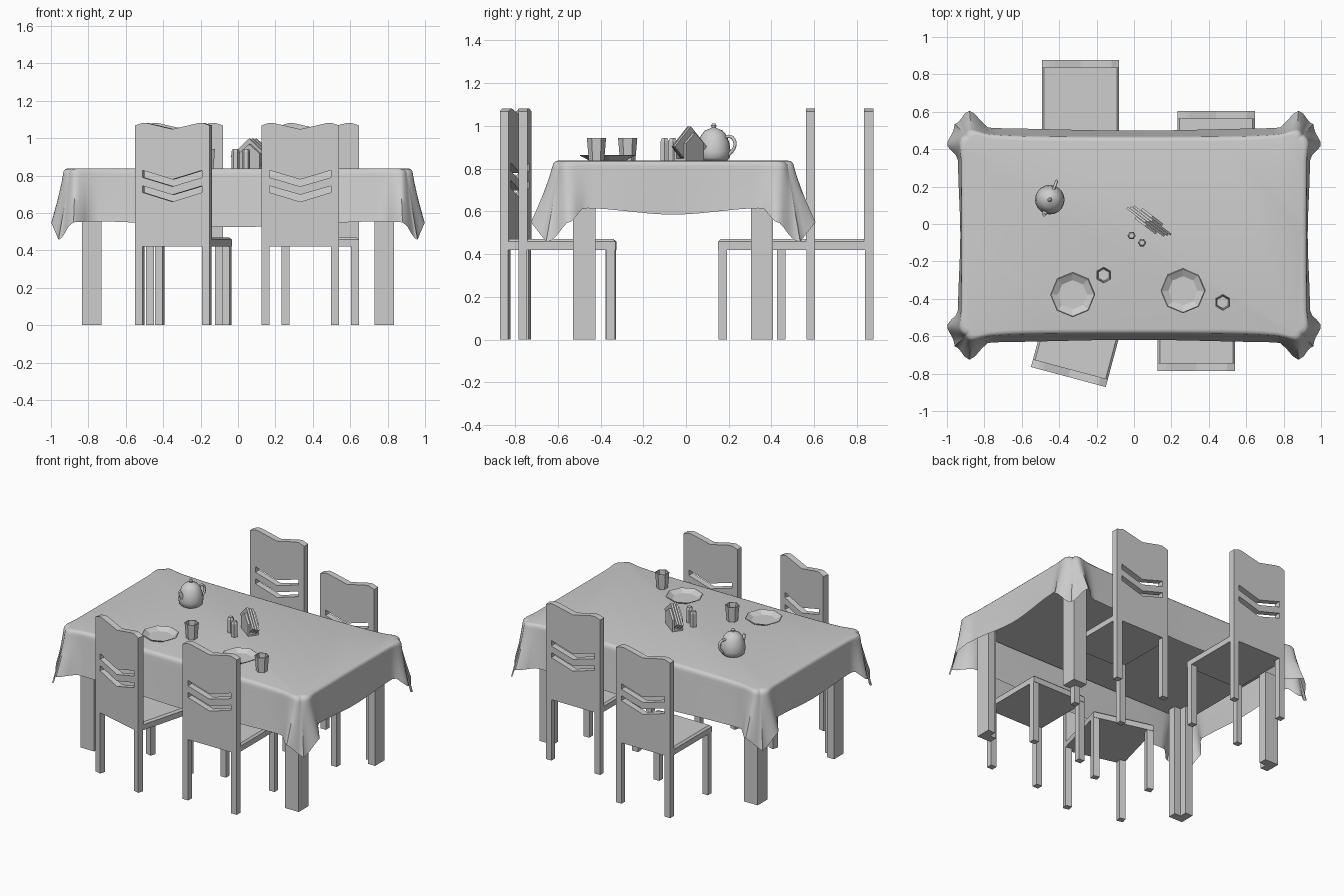
import bpy, bmesh, math
from mathutils import Matrix, Vector

cube = bpy.data.objects.get("Cube")
if cube:
    bpy.data.objects.remove(cube, do_unlink=True)

grey = bpy.data.materials.new("plain grey")
grey.use_nodes = True
GREY = (0.61, 0.61, 0.61, 1)
grey.diffuse_color = GREY
grey.node_tree.nodes["Principled BSDF"].inputs["Base Color"].default_value = GREY
TOP = 0.838


def finish(name, bm, matrix=Matrix(), smooth=None):
    """Turn a bmesh into a named object."""
    bmesh.ops.recalc_face_normals(bm, faces=bm.faces)
    me = bpy.data.meshes.new(name)
    bm.to_mesh(me)
    bm.free()
    me.materials.append(grey)
    ob = bpy.data.objects.new(name, me)
    ob.matrix_world = matrix
    bpy.context.collection.objects.link(ob)
    if smooth:
        bpy.ops.object.select_all(action='DESELECT')
        bpy.context.view_layer.objects.active = ob
        ob.select_set(True)
        bpy.ops.object.shade_smooth_by_angle(angle=math.radians(smooth))
    return ob


def box(name, x, y, z, matrix=Matrix(), bevel=0):
    """Box from ranges; bevel trims the top edges except the rear one."""
    bm = bmesh.new()
    bmesh.ops.create_cube(bm, size=1)
    for v in bm.verts:
        v.co = [lo + (c + 0.5) * (hi - lo) for c, (lo, hi) in zip(v.co, (x, y, z))]
    if bevel:
        edges = [e for e in bm.edges if all(v.co.z > z[1] - 0.001 for v in e.verts)
                 and any(v.co.y > y[1] - 0.001 for v in e.verts)]
        bmesh.ops.bevel(bm, geom=edges, offset=bevel, segments=1, affect='EDGES')
    return finish(name, bm, matrix)


def prism(name, outline, shift, matrix=Matrix()):
    """Extrude a flat outline of 3D points by a vector."""
    bm = bmesh.new()
    face = bm.faces.new([bm.verts.new(p) for p in outline])
    new = bmesh.ops.extrude_face_region(bm, geom=[face])["geom"]
    verts = [v for v in new if isinstance(v, bmesh.types.BMVert)]
    bmesh.ops.translate(bm, verts=verts, vec=shift)
    return finish(name, bm, matrix)


def slab(name, outline, y0, y1, matrix=Matrix()):
    """Extrude an x-z outline along y."""
    return prism(name, [(x, y0, z) for x, z in outline], (0, y1 - y0, 0), matrix)


def lathe(name, profile, sides, x, y, turn=0.0, smooth=None):
    """Revolve (radius, height) pairs around z."""
    bm = bmesh.new()
    rings = []
    for r, z in profile:
        angles = [turn + math.tau * k / sides for k in range(sides)]
        rings.append([bm.verts.new((r * math.cos(a), r * math.sin(a), z)) for a in angles])
    skin(bm, rings)
    bm.faces.new(rings[0])
    bm.faces.new(rings[-1])
    return finish(name, bm, Matrix.Translation((x, y, TOP)), smooth)


def skin(bm, rings):
    for a, b in zip(rings, rings[1:]):
        for k in range(len(a)):
            j = (k + 1) % len(a)
            bm.faces.new((a[k], a[j], b[j], b[k]))


def tube(name, points, radii, matrix):
    curve = bpy.data.curves.new(name, 'CURVE')
    curve.dimensions = '3D'
    curve.bevel_depth = 1
    curve.bevel_resolution = 2
    curve.resolution_u = 4
    curve.use_fill_caps = True
    sp = curve.splines.new('BEZIER')
    sp.bezier_points.add(len(points) - 1)
    for p, (x, z), r in zip(sp.bezier_points, points, radii):
        p.co = (x, 0, z)
        p.radius = r
        p.handle_left_type = p.handle_right_type = 'AUTO'
    curve.materials.append(grey)
    ob = bpy.data.objects.new(name, curve)
    ob.matrix_world = matrix
    bpy.context.collection.objects.link(ob)


# Chairs: outer face of the back at local y = 0, seat towards +y
def chair(label, x, y, degrees):
    m = Matrix.Translation((x, y, 0)) @ Matrix.Rotation(math.radians(degrees), 4, 'Z')
    w, t, depth = 0.207, 0.043, 0.455
    seat_z, slot, end = 0.42, 0.165, 0.14
    for side, s in (("left", 1), ("right", -1)):
        xs = sorted((s * w, s * (w - t)))
        box(label + "_rear_leg_" + side, xs, (0, 0.04), (0, seat_z), m)
        box(label + "_front_leg_" + side, xs, (depth - t, depth - 0.003), (0, seat_z), m)
        slab(label + "_back_post_" + side, [(s * slot, seat_z), (s * w, seat_z), (s * w, 1.068),
                                            (s * slot, 1.082)], 0, t, m)
    box(label + "_seat", (-w, w), (t, depth), (seat_z, 0.47), m, 0.012)
    # back panel in strips, leaving two chevron slots open (middle, end heights)
    strips = (((seat_z, seat_z), (0.66, 0.71)), ((0.697, 0.745), (0.742, 0.79)))
    for a, b in strips:
        slab(label + "_back_panel", [(-slot, a[1]), (0, a[0]), (slot, a[1]),
                                     (slot, b[1]), (0, b[0]), (-slot, b[1])], 0, t, m)
    slab(label + "_back_top", [(-slot, 0.828), (0, 0.779), (slot, 0.828), (slot, 1.082),
                               (end, 1.08), (0, 1.048), (-end, 1.08), (-slot, 1.082)], 0, t, m)


chair("front_right_chair", -0.351, -0.818, -15)
chair("front_left_chair", 0.333, -0.785, 0)
chair("back_right_chair", -0.286, 0.877, 180)
chair("back_left_chair", 0.439, 0.605, 180)

# Table with angle-section legs, open towards the middle
CY = -0.06
box("table_top", (-0.9, 0.9), (CY - 0.51, CY + 0.51), (0.772, 0.825))
L, T = 0.104, 0.055
for sx in (1, -1):
    for sy in (1, -1):
        plan = ((0, 0), (L, 0), (L, T), (T, T), (T, L), (0, L))
        corner = [(sx * (0.833 - a), CY + sy * (0.468 - b), 0) for a, b in plan]
        prism("table_leg", corner, (0, 0, 0.775))


# Tablecloth: rings dropping from the rim to a hem with flared corners
def ramp(d, keys):
    for (d0, v0), (d1, v1) in zip(keys, keys[1:]):
        if d <= d1:
            f = (d - d0) / (d1 - d0)
            return v0 + (v1 - v0) * f * f * (3 - 2 * f)
    return keys[-1][1]


def cloth_ring(t, drop, inset):
    hx, hy, n = 0.93, 0.565, 44
    spread = 0.1 + 0.9 * t ** 1.3
    pts = []
    for q in range(4):
        if q % 2 == 0:
            half, out, edge_z, mid_z, pinch, peak, flared = hx, hy, 0.555, 0.525, 0.04, 0.055, 0.103
        else:
            half, out, edge_z, mid_z, pinch, peak, flared = hy, hx, 0.615, 0.585, 0.008, 0.08, 0.07
        for k in range(n):
            s = math.sin(math.pi * (k / n - 0.5))
            d = half * (1 - abs(s))
            flare = ramp(d, ((0, 0.03), (peak, flared), (0.16, 0.012), (half, 0.0)))
            hem = ramp(d, ((0, 0.458), (peak, 0.55), (0.15, edge_z), (half, mid_z)))
            sag = pinch * (1 - abs(s) ** 6) * (1 - 0.85 * t)
            rounding = 0.035 * (1 - t) * max(0, 1 - d / 0.08) ** 2
            along = half * abs(s) - inset - rounding + 0.03 * spread * abs(s) ** 20
            a = Vector((math.copysign(along, s), sag + inset + rounding - out - flare * spread))
            a.rotate(Matrix.Rotation(q * math.pi / 2, 2))
            pts.append((a.x, a.y + CY, TOP - drop - (TOP - hem) * t))
    return pts


bm = bmesh.new()
steps = [(0, 0, 0.024), (0, 0.003, 0.009), (0.05, 0, 0.001)]
steps += [(t / 10, 0, 0) for t in range(1, 11)]
rings = [[bm.verts.new(p) for p in cloth_ring(*st)] for st in steps]
skin(bm, rings)
bm.faces.new(rings[0])
finish("tablecloth", bm, smooth=50)

# Plates and glasses
for x, y in ((-0.328, -0.378), (0.262, -0.357)):
    lathe("plate", [(0.075, 0), (0.12, 0.024), (0.115, 0.027), (0.078, 0.006)], 8, x, y, math.pi / 2)
for x, y in ((-0.162, -0.273), (0.475, -0.419)):
    lathe("glass", [(0.036, 0), (0.045, 0.105), (0.039, 0.105), (0.032, 0.01)], 6, x, y, math.pi / 2)

# Salt and pepper shakers
for x, y in ((-0.013, -0.062), (0.043, -0.1)):
    lathe("shaker", [(0.022, 0), (0.022, 0.09), (0.015, 0.105)], 6, x, y)

# Napkin holder with a fan of napkins
m = Matrix.Translation((0.08, 0.015, TOP)) @ Matrix.Rotation(math.radians(-37), 4, 'Z')
for s in (1, -1):
    y = s * 0.028
    slab("napkin_holder_side", [(-0.07, 0), (0.07, 0), (0.07, 0.08), (0, 0.13), (-0.07, 0.08)],
         y - 0.007, y + 0.007, m)
box("napkin_holder_base", (-0.07, 0.07), (-0.03, 0.03), (0, 0.01), m)
for k in (-1, 0, 1):
    lean = m @ Matrix.Translation((0.012 * k, 0.013 * k, 0))
    slab("napkin", [(-0.055, 0.012), (0.055, 0.012), (0.125, 0.065), (0, 0.16), (-0.125, 0.065)],
         -0.006, 0.006, lean)

# Teapot
lathe("teapot_body", [(0.062, 0), (0.074, 0.012), (0.079, 0.04), (0.074, 0.08), (0.06, 0.118),
                      (0.042, 0.14), (0.018, 0.15), (0.01, 0.154), (0.013, 0.165), (0.006, 0.174)],
      20, -0.45, 0.13, smooth=50)
m = Matrix.Translation((-0.45, 0.13, TOP)) @ Matrix.Rotation(math.radians(70), 4, 'Z')
tube("teapot_handle", [(0.055, 0.112), (0.092, 0.108), (0.105, 0.07), (0.07, 0.022)],
     [0.008] * 4, m)
tube("teapot_spout", [(-0.06, 0.06), (-0.076, 0.085), (-0.087, 0.112)], [0.02, 0.014, 0.009], m)
